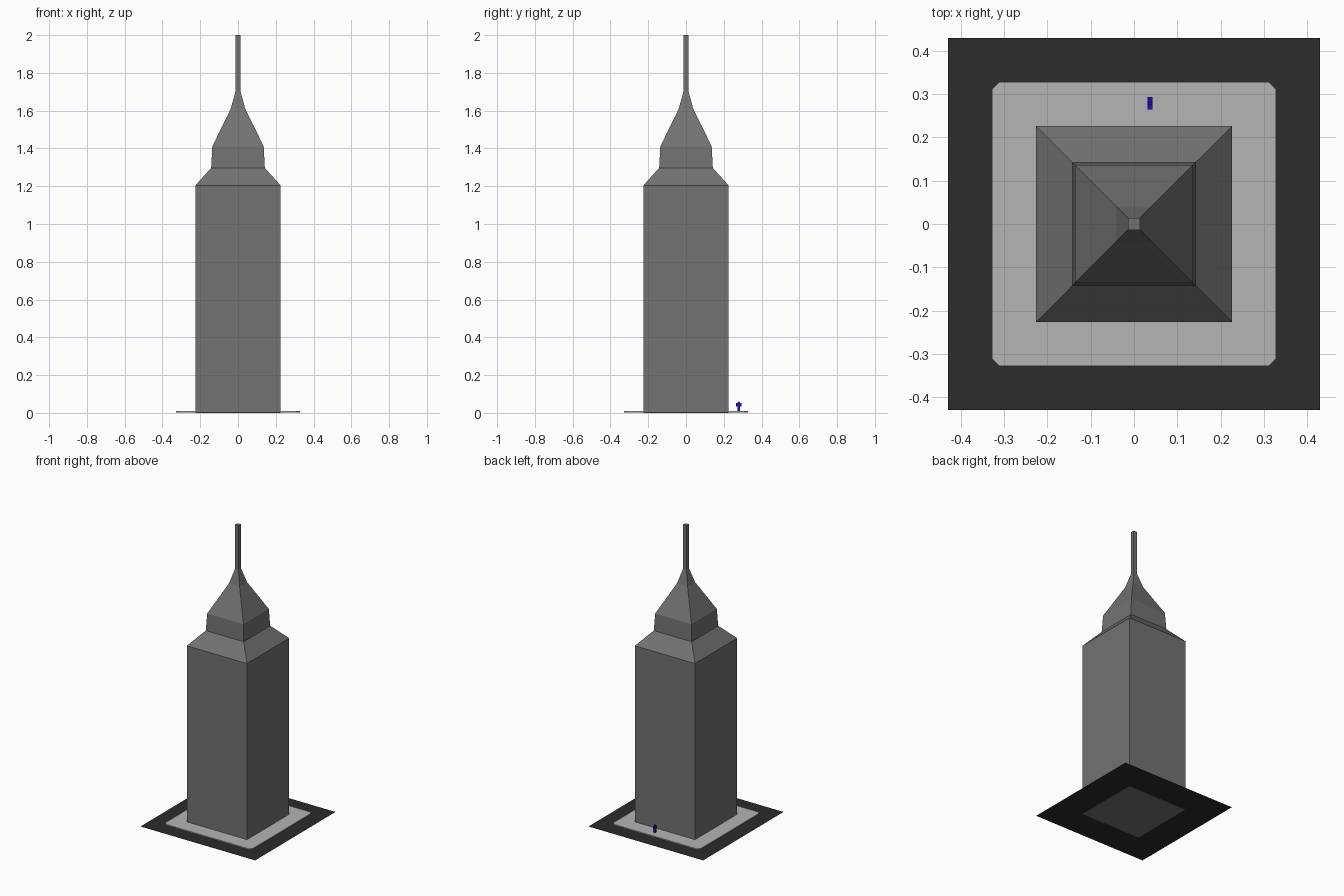
import bpy, bmesh

if "Cube" in bpy.data.objects:
    bpy.data.objects.remove(bpy.data.objects["Cube"])


def material(name, rgb):
    m = bpy.data.materials.new(name)
    m.diffuse_color = (*rgb, 1)
    m.use_nodes = True
    m.node_tree.nodes["Principled BSDF"].inputs["Base Color"].default_value = m.diffuse_color
    return m


def make(name, build, mat):
    bm = bmesh.new()
    build(bm)
    bmesh.ops.recalc_face_normals(bm, faces=bm.faces)
    me = bpy.data.meshes.new(name)
    bm.to_mesh(me)
    bm.free()
    me.materials.append(mat)
    ob = bpy.data.objects.new(name, me)
    bpy.context.collection.objects.link(ob)
    return ob


def outline(half, cut=0):
    """Square outline, optionally with chamfered corners."""
    if not cut:
        return [(-half, -half), (half, -half), (half, half), (-half, half)]
    a, b = half, half - cut
    return [(-b, -a), (b, -a), (a, -b), (a, b), (b, a), (-b, a), (-a, b), (-a, -b)]


def stack(bm, sections, cut=0):
    """Loft capped outlines given as (half width, height)."""
    rings = [[bm.verts.new((x, y, z)) for x, y in outline(h, cut)] for h, z in sections]
    n = len(rings[0])
    for lo, hi in zip(rings, rings[1:]):
        for i in range(n):
            j = (i + 1) % n
            bm.faces.new((lo[i], lo[j], hi[j], hi[i]))
    bm.faces.new(rings[0][::-1])
    bm.faces.new(rings[-1])


def box(bm, center, size):
    verts = bmesh.ops.create_cube(bm, size=1)["verts"]
    bmesh.ops.scale(bm, vec=size, verts=verts)
    bmesh.ops.translate(bm, vec=center, verts=verts)


concrete = material("concrete", (0.17, 0.17, 0.17))
paving = material("paving", (0.46, 0.46, 0.46))
asphalt = material("asphalt", (0.025, 0.025, 0.025))
blue = material("blue_paint", (0.01, 0.005, 0.5))

# Tower: shaft, sloped shoulder, crown, pyramid roof and spire
TOWER = [(0.226, 0), (0.226, 1.204), (0.142, 1.297), (0.136, 1.412),
         (0.04, 1.605), (0.0135, 1.7), (0.0135, 2.0)]
make("tower", lambda bm: stack(bm, TOWER), concrete)

# Street sheet and chamfered sidewalk slab
make("street", lambda bm: bm.faces.new(
    [bm.verts.new((x, y, 0.002)) for x, y in outline(0.43)]), asphalt)
make("sidewalk", lambda bm: stack(bm, [(0.328, 0.003), (0.328, 0.01)], 0.017), paving)


# Hydrant: post, side outlets and cap
def hydrant(bm):
    box(bm, (0.037, 0.279, 0.032), (0.011, 0.013, 0.046))
    box(bm, (0.037, 0.279, 0.043), (0.012, 0.028, 0.018))
    box(bm, (0.037, 0.279, 0.057), (0.009, 0.009, 0.008))


make("hydrant", hydrant, blue)
